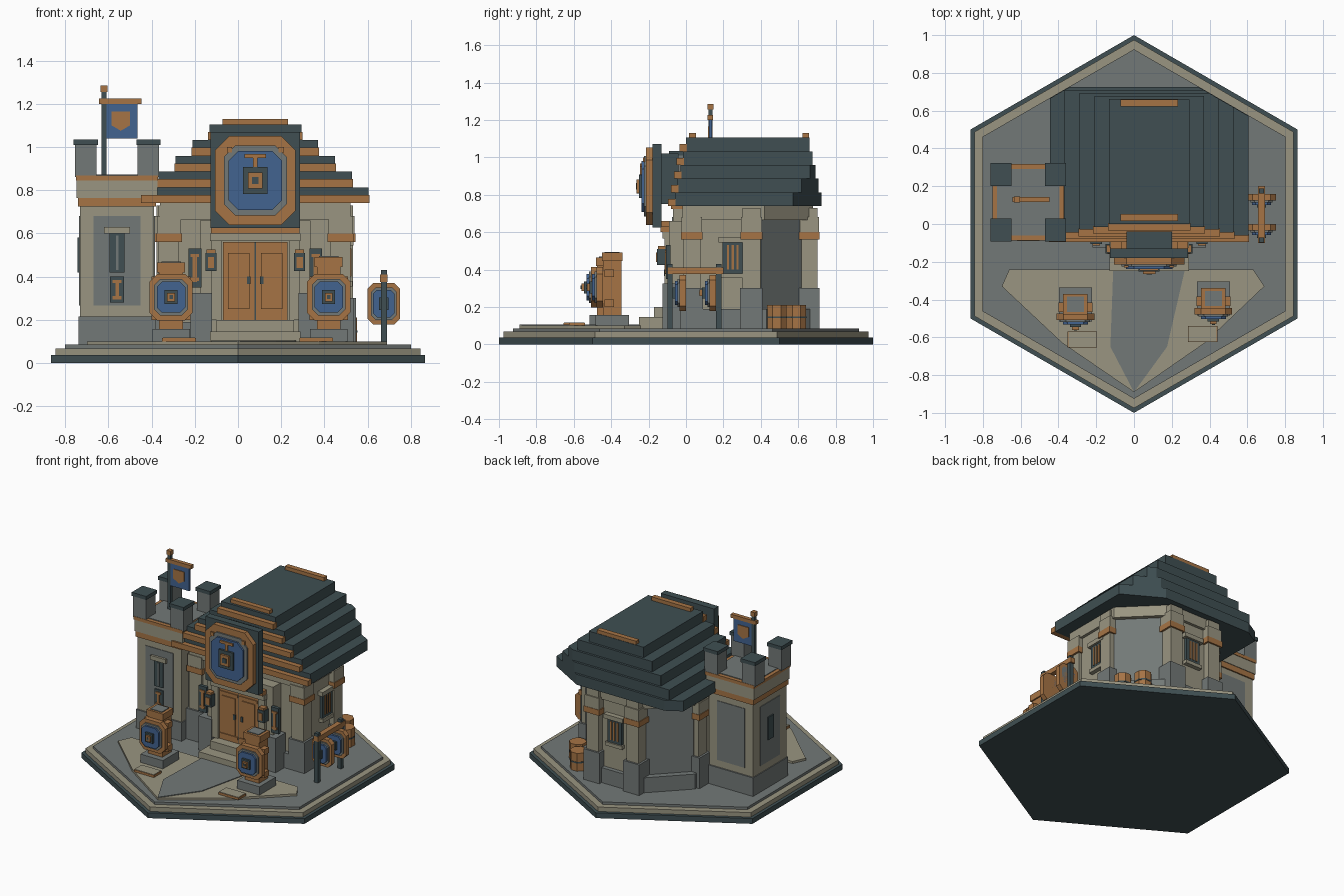
import bpy, bmesh, math

cube = bpy.data.objects.get("Cube")
if cube:
    bpy.data.objects.remove(cube, do_unlink=True)


def material(name, colour):
    mat = bpy.data.materials.new(name)
    mat.use_nodes = True
    mat.diffuse_color = (*colour, 1)
    shader = next(n for n in mat.node_tree.nodes if n.type == "BSDF_PRINCIPLED")
    shader.inputs["Base Color"].default_value = (*colour, 1)
    return mat


slate = material("dark slate", (.05, .078, .085))
sand = material("sandstone", (.32, .30, .22))
stone = material("grey stone", (.17, .19, .185))
wood = material("orange wood", (.38, .175, .06))
blue = material("shield blue", (.055, .125, .28))


def prism(name, mat, outline, low, high, axis="z"):
    """Extrude a closed outline along z, or along y for upright plates."""
    bm = bmesh.new()
    rings = []
    for level in (low, high):
        rings.append([bm.verts.new((u, v, level) if axis == "z" else (u, level, v))
                      for u, v in outline])
    bm.faces.new(rings[0])
    bm.faces.new(rings[1])
    count = len(outline)
    for i in range(count):
        j = (i + 1) % count
        bm.faces.new((rings[0][i], rings[0][j], rings[1][j], rings[1][i]))
    bmesh.ops.recalc_face_normals(bm, faces=bm.faces)
    mesh = bpy.data.meshes.new(name)
    bm.to_mesh(mesh)
    bm.free()
    mesh.materials.append(mat)
    obj = bpy.data.objects.new(name, mesh)
    bpy.context.collection.objects.link(obj)
    return obj


def box(name, mat, x, y, z, half_x, half_y, top):
    """Box centred on x, y that rises from z to top."""
    outline = [(x - half_x, y - half_y), (x + half_x, y - half_y),
               (x + half_x, y + half_y), (x - half_x, y + half_y)]
    return prism(name, mat, outline, z, top)


def octagon(x, y, half_x, half_y, share=.36):
    cut = share * min(half_x, half_y)
    a, b = half_x - cut, half_y - cut
    return [(x - a, y - half_y), (x + a, y - half_y), (x + half_x, y - b), (x + half_x, y + b),
            (x + a, y + half_y), (x - a, y + half_y), (x - half_x, y + b), (x - half_x, y - b)]


def hexagon(radius):
    return [(radius * math.sin(math.tau * i / 6), radius * math.cos(math.tau * i / 6))
            for i in range(6)]


def emblem(name, x, y, z, width, height, depth):
    """Layered octagonal shield facing the front, its back at y."""
    layers = [("rim", wood, 1, 1), ("ring", stone, .78, 1.3), ("field", blue, .66, 1.7),
              ("boss", slate, .3, 2.1), ("stud", wood, .18, 2.5), ("gem", slate, .08, 2.6)]
    for part, mat, size, out in layers:
        share = .36 if size > .5 else .01
        prism(f"{name}_{part}", mat, octagon(x, z, width * size, height * size, share),
              y - depth * out, y, "y")


# Hexagonal terrace
ground = .085
prism("terrace_foot", slate, hexagon(1), 0, .037)
prism("terrace_edge", sand, hexagon(.975), .037, .068)
prism("terrace_floor", stone, hexagon(.925), .068, ground)

# Paved forecourt
prism("left_paving", sand, [(-.66, -.24), (-.11, -.24), (-.125, -.65), (0, -.89),
                            (-.38, -.63), (-.7, -.33)], ground, .1)
prism("right_paving", sand, [(.27, -.24), (.63, -.24), (.69, -.33), (.375, -.63),
                             (0, -.89), (.175, -.65)], ground, .1)
prism("centre_path", stone, [(-.11, -.24), (.27, -.24), (.175, -.65), (0, -.89),
                             (-.125, -.65)], ground, .105)

# Hall walls with cut rear corners
mid = .08


def hall_outline(grow):
    left, right, front, back, cut = -.34 - grow, .5 + grow, -grow, .66 + grow, .26
    return [(left, front), (right, front), (right, back - cut), (right - cut, back),
            (left + cut, back), (left, back - cut)]


walls = prism("hall_walls", sand, hall_outline(0), ground, .74)
walls.data.materials.append(stone)
for face in walls.data.polygons:
    if face.normal.y > .5 and abs(face.normal.x) > .5:
        face.material_index = 1
prism("hall_plinth", stone, hall_outline(.03), ground, .19)
prism("hall_cornice", sand, hall_outline(.02), .665, .74)

# Buttress pillars with stone feet and timber bands
for i, (x, y) in enumerate([(.475, .03), (-.32, .03), (.485, .35), (-.33, .35),
                            (.235, .655), (-.075, .655)]):
    box(f"pillar_{i}", sand, x, y, ground, .047, .047, .73)
    box(f"pillar_head_{i}", sand, x, y, .6, .055, .055, .68)
    box(f"pillar_band_{i}", wood, x, y, .56, .06, .058, .6)
    box(f"pillar_foot_{i}", stone, x, y, ground, .062, .06, .3)


# Barred windows on the side and rear walls
def window(name, x, y, turned):
    def part(label, mat, shift, low, across, out, high):
        if turned:
            box(f"{name}_{label}", mat, x, y + shift, low, out, across, high)
        else:
            box(f"{name}_{label}", mat, x + shift, y, low, across, out, high)
    part("pane", slate, 0, .38, .055, .02, .545)
    part("lintel", sand, 0, .545, .075, .035, .575)
    part("sill", sand, 0, .355, .065, .03, .38)
    for shift in (-.025, 0, .025):
        part("bar", wood, shift, .4, .006, .025, .53)


window("right_window", .5, .25, True)
window("rear_window", mid, .66, False)

# Entrance block, steps and double door
box("entrance_block", sand, mid, 0, ground, .255, .09, .66)
box("lower_step", sand, mid, -.17, ground, .21, .08, .145)
box("upper_step", sand, mid, -.12, ground, .18, .05, .2)
box("door_lintel", sand, mid, -.09, .565, .21, .035, .6)
box("door_beam", wood, mid, -.1, .6, .205, .035, .63)
for side in (-1, 1):
    box("door_jamb", sand, mid + side * .18, -.09, .2, .025, .025, .57)
    box("entrance_foot", stone, mid + side * .25, -.07, ground, .05, .055, .325)
    box("door_leaf", wood, mid + side * .076, -.09, .2, .073, .015, .56)
    box("door_panel", wood, mid + side * .076, -.1, .25, .05, .012, .51)
    for level in (.225, .52):
        box("door_strap", wood, mid + side * .076, -.1, level, .068, .011, level + .02)
    box("door_handle", slate, mid + side * .03, -.112, .365, .008, .006, .4)
    box("banner_frame", slate, mid + side * .28, -.095, .35, .03, .012, .53)
    box("banner_crest", wood, mid + side * .28, -.105, .375, .01, .008, .5)
    for level in (.38, .49):
        box("banner_bar", wood, mid + side * .28, -.105, level, .02, .008, level + .015)
    box("lantern_body", slate, mid + side * .205, -.13, .425, .025, .025, .51)
    box("lantern_light", wood, mid + side * .205, -.14, .44, .015, .02, .49)
    box("lantern_cap", wood, mid + side * .205, -.13, .505, .02, .02, .525)
box("door_gap", slate, mid, -.09, .2, .003, .012, .56)

# Stepped roof: each layer has rear corners cut along the terrace edge
step = .073
for i in range(5):
    half = .525 - .078 * i
    front, back = -.06 + .015 * i, .725 - .016 * i
    low = .74 + step * i
    left, right = mid - half, mid + half
    slope, reach = math.tan(math.pi / 6), .922
    outline = [(left, front), (right, front)]
    for x, sign in ((right, 1), (left, -1)):
        side_y = min(back - .002, reach - slope * abs(x))
        corner_x = sign * min(abs(x) - .002, (reach - back) / slope)
        pair = [(x, side_y), (corner_x, back)]
        outline += pair if sign > 0 else pair[::-1]
    prism(f"roof_layer_{i}", slate, outline, low, low + step)
    box(f"roof_trim_{i}", wood, mid, front - .015, low, half + .005, .02, low + .038)
for y in (.035, .64):
    box("ridge_cap", wood, mid, y, 1.07, .152, .018, 1.13)

# Great emblem over the door
box("emblem_board", slate, mid, -.155, .625, .207, .025, 1.07)
box("emblem_brace", wood, mid, -.1, .63, .15, .035, .66)
box("emblem_stay", slate, mid, -.09, .75, .12, .05, 1.02)
emblem("great_emblem", mid, -.18, .845, .187, .207, .034)
box("hammer_head", wood, mid, -.24, .95, .05, .006, .968)
box("hammer_shaft", wood, mid, -.24, .9, .01, .006, .95)
for side in (-1, 1):
    box("emblem_rivet", wood, mid + side * .12, -.225, .975, .012, .006, 1)

# Corner tower
tx, ty = -.56, .115
box("tower_body", sand, tx, ty, ground, .172, .185, .8)
box("tower_plinth", stone, tx, ty, ground, .178, .195, .215)
box("tower_panel_front", stone, tx, ty, .265, .108, .189, .68)
box("tower_panel_side", stone, tx, ty, .265, .176, .108, .68)
box("tower_lower_band", wood, tx, ty, .725, .18, .194, .765)
box("tower_cornice", sand, tx, ty, .765, .187, .198, .845)
box("tower_upper_band", wood, tx, ty, .845, .19, .202, .868)
box("tower_floor", stone, tx, ty, .85, .165, .175, .873)
box("tower_slit_front", slate, tx, ty - .185, .42, .035, .012, .6)
box("tower_slit_bar", stone, tx, ty - .19, .43, .006, .012, .59)
box("tower_slit_lintel", sand, tx, ty - .185, .6, .06, .02, .63)
box("tower_slit_side", slate, tx - .172, ty, .42, .012, .03, .58)
box("tower_banner", slate, tx, ty - .185, .28, .033, .012, .4)
box("tower_banner_stem", wood, tx, ty - .195, .3, .008, .008, .38)
for level in (.295, .37):
    box("tower_banner_bar", wood, tx, ty - .195, level, .02, .008, level + .015)
for sx in (-1, 1):
    for sy in (-1, 1):
        box("merlon", stone, tx + sx * .145, ty + sy * .147, .86, .05, .053, 1.01)
        box("merlon_cap", slate, tx + sx * .145, ty + sy * .147, 1.01, .056, .06, 1.035)

# Flag on the tower
box("flag_pole", slate, -.62, .13, .86, .011, .011, 1.255)
box("flag_knob", wood, -.62, .13, 1.255, .016, .016, 1.285)
box("flag_bar", wood, -.545, .13, 1.2, .098, .014, 1.225)
box("flag_cloth", blue, -.538, .13, 1.04, .073, .008, 1.2)
prism("flag_crest", wood, [(-.585, 1.165), (-.5, 1.165), (-.5, 1.1), (-.543, 1.075),
                           (-.585, 1.1)], .117, .143, "y")

# Shield monuments in the forecourt
for name, x, y, top in (("left", -.31, -.44, .465), ("right", .42, -.41, .49)):
    box(f"{name}_monument_base", stone, x, y + .015, ground, .087, .09, .158)
    box(f"{name}_monument_post", wood, x, y + .015, .158, .055, .05, top - .04)
    box(f"{name}_monument_cap", wood, x, y + .015, top - .045, .065, .055, top)
    box(f"{name}_monument_top", stone, x, y + .015, top, .045, .04, top + .005)
    for level in (.2, .36):
        box(f"{name}_monument_collar", wood, x, y, level, .09, .025, level + .04)
    emblem(f"{name}_monument_shield", x, y - .035, .305, .1, .108, .034)
    box(f"{name}_plaque", wood, x + .037 if x < 0 else x - .057, y - .172, .1, .078, .043, .115)
    box(f"{name}_plaque_top", sand, x + .037 if x < 0 else x - .057, y - .172, .115, .075, .04, .118)

# Shield rack beside the hall
for y in (-.085, .175):
    box("rack_post", slate, .675, y, ground, .014, .014, .43)
box("rack_rail", wood, .675, .05, .375, .018, .15, .41)
for name, y in (("front", 0), ("rear", .16)):
    emblem(f"{name}_rack_shield", .675, y, .275, .076, .096, .035)

# Barrels by the rear corner
for x, y in ((.5, .485), (.42, .59)):
    prism("barrel", wood, octagon(x, y, .052, .052, .58), ground, .21)
    prism("barrel_hoop", slate, octagon(x, y, .054, .054, .58), .14, .15)
